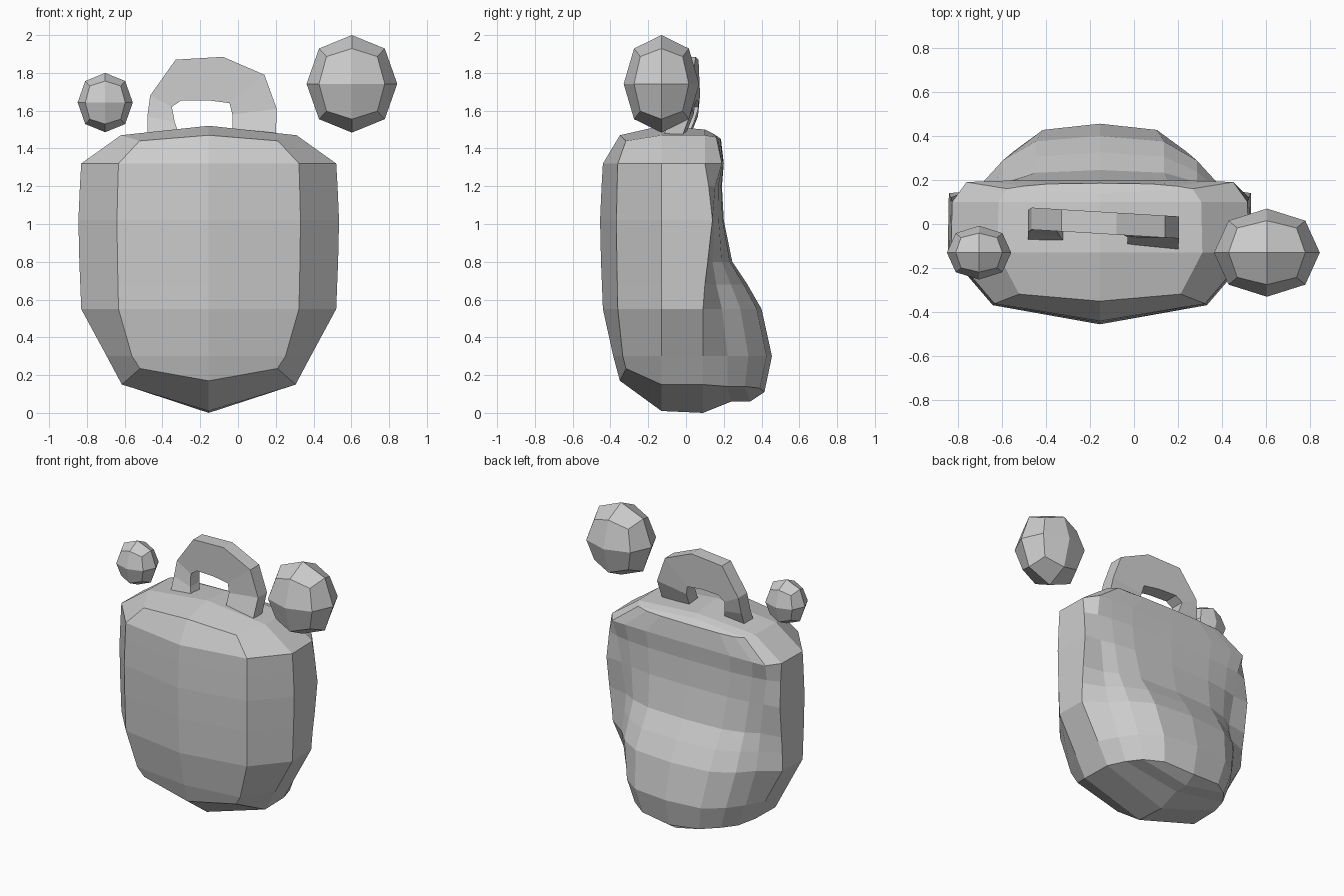
import bpy, bmesh
from mathutils import Vector

if "Cube" in bpy.data.objects:
    bpy.data.objects.remove(bpy.data.objects["Cube"])


def make_object(name, verts, faces):
    bm = bmesh.new()
    vs = [bm.verts.new(v) for v in verts]
    for f in faces:
        bm.faces.new([vs[i] for i in f])
    bmesh.ops.remove_doubles(bm, verts=bm.verts, dist=0.0005)
    bmesh.ops.recalc_face_normals(bm, faces=bm.faces)
    me = bpy.data.meshes.new(name)
    bm.to_mesh(me)
    bm.free()
    ob = bpy.data.objects.new(name, me)
    bpy.context.collection.objects.link(ob)
    return ob


# Bag body with back pocket: half rings lofted upward, then mirrored
# z, side half width, front y, rear corner y, pocket half width, pocket root y, back y
RINGS = [
    (0.15, 0.46, -0.35, 0.09, 0.41, 0.22, 0.415),
    (0.30, 0.54, -0.385, 0.09, 0.47, 0.22, 0.455),
    (0.55, 0.675, -0.44, 0.09, 0.53, 0.19, 0.40),
    (0.68, 0.68, -0.445, 0.10, 0.53, 0.16, 0.325),
    (0.80, 0.685, -0.45, 0.115, 0.53, 0.14, 0.245),
    (1.02, 0.69, -0.455, 0.14, 0.56, 0.15, 0.20),
    (1.20, 0.682, -0.447, 0.12, 0.59, 0.155, 0.19),
    (1.32, 0.675, -0.44, 0.10, 0.605, 0.19, 0.20),
    (1.46, 0.465, -0.35, 0.10, 0.42, 0.16, 0.185),
]
END_DZ = {0: (0.02, 0.085, 0, 0, -0.01, -0.01, -0.02, -0.04),
          len(RINGS) - 1: (0.01, -0.02, 0.01, 0.01, 0, -0.01, -0.01, -0.01)}
N = 8
verts, faces = [], []
for i, (z, w, front, rear, pw, py, back) in enumerate(RINGS):
    half = [(0, front), (0.12 + 0.53 * w, front * 0.48 - 0.15), (w, -0.13), (w - 0.005, rear),
            (pw, py), (pw * 0.83, py + (back - py) * 0.47),
            (pw * 0.55, py + (back - py) * 0.88), (0, back)]
    dz = END_DZ.get(i, (0,) * N)
    verts += [(x, y, z + d) for (x, y), d in zip(half, dz)]
for r in range(len(RINGS) - 1):
    for k in range(N - 1):
        a = r * N + k
        faces.append((a, a + 1, a + N + 1, a + N))


def cap(first, ridge):
    m = len(verts)
    verts.extend((0, y, z) for y, z in ridge)
    faces.append((first, first + 1, first + 2, m))
    for k in range(3):
        faces.append((first + 2 + k, first + 3 + k, m + k + 1, m + k))
    faces.append((first + 5, first + 6, first + 7, m + 3))


cap(0, [(-0.13, 0.01), (0.09, 0.0), (0.24, 0.06), (0.34, 0.06)])
cap((len(RINGS) - 1) * N, [(-0.13, 1.52), (0.10, 1.50), (0.14, 1.48), (0.165, 1.465)])
half_count = len(verts)
verts += [(-x, y, z) for x, y, z in verts]
faces += [tuple(half_count + i for i in reversed(f)) for f in faces]
verts = [(x - 0.155, y, z) for x, y, z in verts]
make_object("bag_body", verts, faces)

# Carry handle: arch slab, slightly turned, feet stepping forward
outer = [(-0.48, 1.47), (-0.48, 1.57), (-0.465, 1.68), (-0.33, 1.87),
         (-0.08, 1.885), (0.14, 1.79), (0.205, 1.61), (0.20, 1.46)]
inner = [(-0.31, 1.47), (-0.335, 1.54), (-0.35, 1.62), (-0.30, 1.655),
         (-0.16, 1.655), (-0.045, 1.64), (-0.03, 1.58), (-0.03, 1.46)]


def slab_point(x, z, side):
    y = 0.005 - 0.06 * (x + 0.14) + side * 0.05 + min(0, z - 1.6) * 0.4
    return (x, y, z)


hv, hf = [], []
for o, n in zip(outer, inner):
    hv += [slab_point(*o, -1), slab_point(*n, -1), slab_point(*n, 1), slab_point(*o, 1)]
for i in range(len(outer) - 1):
    for k in range(4):
        a, b = i * 4 + k, i * 4 + (k + 1) % 4
        hf.append((a, b, b + 4, a + 4))
e = len(hv) - 4
hf += [(0, 1, 2, 3), (e, e + 1, e + 2, e + 3)]
make_object("carry_handle", hv, hf)


# Floating balls: rounded cubes with 24 faces
def ball(name, centre, radii):
    bm = bmesh.new()
    bmesh.ops.create_cube(bm, size=2)
    bmesh.ops.subdivide_edges(bm, edges=bm.edges[:], cuts=1, use_grid_fill=True)
    for v in bm.verts:
        n = sum(abs(c) > 0.5 for c in v.co)
        s = {1: 1.0, 2: 0.725, 3: 0.56}[n]
        v.co = Vector([c + p * s * r for c, p, r in zip(centre, v.co, radii)])
    bmesh.ops.recalc_face_normals(bm, faces=bm.faces)
    me = bpy.data.meshes.new(name)
    bm.to_mesh(me)
    bm.free()
    bpy.context.collection.objects.link(bpy.data.objects.new(name, me))


ball("large_ball", (0.603, -0.13, 1.742), (0.24, 0.2, 0.258))
ball("small_ball", (-0.703, -0.13, 1.643), (0.146, 0.122, 0.157))
